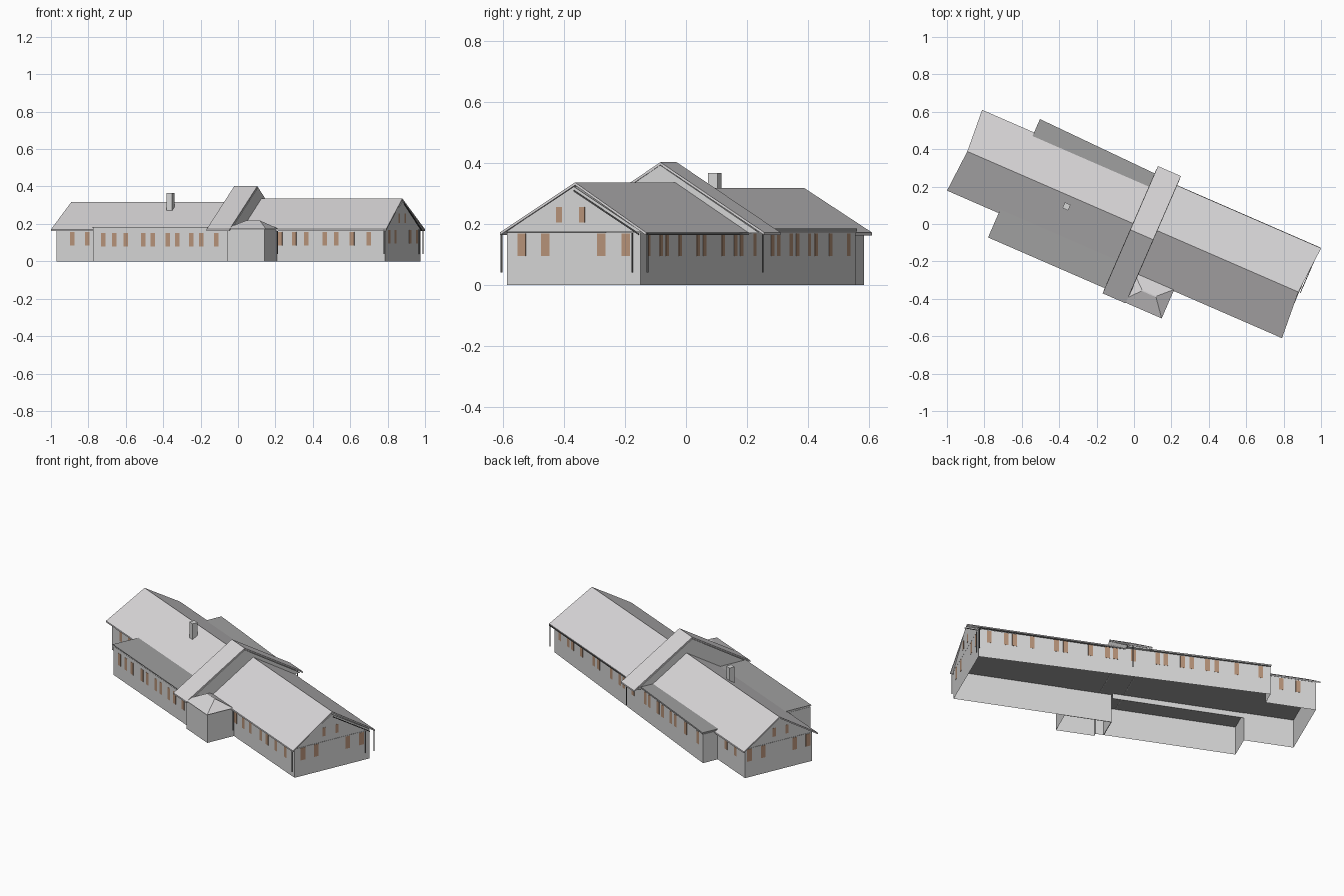
import bpy, bmesh, math

if "Cube" in bpy.data.objects:
    bpy.data.objects.remove(bpy.data.objects["Cube"])

TURN = math.radians(-23.5)   # the whole building is turned on its plot


def material(name, rgb):
    m = bpy.data.materials.new(name)
    m.use_nodes = True
    m.diffuse_color = (*rgb, 1)
    m.node_tree.nodes["Principled BSDF"].inputs["Base Color"].default_value = (*rgb, 1)
    return m


WALL = material("pale grey wall", (.67, .67, .67))
ROOF = material("light grey roof", (.69, .675, .685))
FLAT = material("mid grey flat roof", (.35, .35, .35))
GLASS = material("brown window", (.47, .29, .19))
METAL = material("dark grey metal", (.12, .12, .12))


def finish(name, bm, mat):
    bmesh.ops.recalc_face_normals(bm, faces=bm.faces)
    me = bpy.data.meshes.new(name)
    bm.to_mesh(me)
    bm.free()
    ob = bpy.data.objects.new(name, me)
    bpy.context.collection.objects.link(ob)
    me.materials.append(mat)
    ob.rotation_euler.z = TURN
    return ob


def loft(name, start, end, mat, open_start=False):
    """Join two matching outlines into a solid or an open shell."""
    bm = bmesh.new()
    a = [bm.verts.new(p) for p in start]
    b = [bm.verts.new(p) for p in end]
    for i in range(len(a)):
        j = (i + 1) % len(a)
        bm.faces.new((a[i], a[j], b[j], b[i]))
    bm.faces.new(b)
    if not open_start:
        bm.faces.new(a[::-1])
    return finish(name, bm, mat)


def slab(name, outline, z0, z1, mat, open_start=False):
    return loft(name, [(x, y, z0) for x, y in outline],
                [(x, y, z1) for x, y in outline], mat, open_start)


def box(name, x0, x1, y0, y1, z0, z1, mat):
    return slab(name, [(x0, y0), (x1, y0), (x1, y1), (x0, y1)], z0, z1, mat)


def gable_roof(name, x0, x1, y0, y1, eave, top, in0=0, in1=0, t=.009):
    """Inverted V of two roof slabs; the ridge ends may be set in."""
    mid = (y0 + y1) / 2
    prof = [(y0, eave), (mid, top), (y1, eave), (y1, eave - t), (mid, top - t), (y0, eave - t)]

    def end(x, inset):
        return [(x + (inset if y == mid else 0), y, z) for y, z in prof]
    return loft(name, end(x0, in0), end(x1, -in1), ROOF)


def attic(name, x0, x1, y0, y1, shoulder, top):
    mid = (y0 + y1) / 2
    prof = [(y0, .173), (y1, .173), (y1, shoulder), (mid, top), (y0, shoulder)]
    return loft(name, [(x0, y, z) for y, z in prof], [(x1, y, z) for y, z in prof], WALL)


# Wall shell, open underneath, with a darker ceiling
outline = [(-.966, -.21), (-.685, -.21), (-.685, -.372), (.108, -.372), (.108, -.395),
           (.325, -.395), (.325, -.225), (.955, -.225), (.955, .253),
           (-.682, .31), (-.682, .216), (-.966, .216)]
walls = slab("walls", outline, 0, .172, WALL, open_start=True)
walls.data.materials.append(FLAT)
for face in walls.data.polygons:
    face.material_index = int(abs(face.normal.z) > .5)

# Inner walls behind the porch and over the front extension
box("porch_back_wall", .06, .325, -.228, -.225, 0, .171, WALL)
box("porch_side_wall", .06, .063, -.372, -.225, 0, .171, WALL)
box("extension_header", -.685, .06, -.213, -.21, .14, .171, WALL)

# Two wings and the taller cross section
attic("left_wing_attic", -.966, 0, -.21, .21, .177, .307)
attic("right_wing_attic", .12, .955, -.225, .253, .176, .322)
gable_roof("left_wing_roof", -.988, .02, -.235, .236, .171, .317, in0=.016)
gable_roof("right_wing_roof", .1, .969, -.244, .278, .172, .336, in1=.018)
attic("centre_attic", 0, .122, -.372, .3, .182, .391)
gable_roof("centre_roof", -.006, .128, -.407, .335, .172, .402)
for side, x in (("left", -.0055), ("right", .1275)):
    loft(side + "_centre_gable",
         [(x - .002, -.39, .17), (x - .002, -.036, .392), (x - .002, .318, .17)],
         [(x + .002, -.39, .17), (x + .002, -.036, .392), (x + .002, .318, .17)], WALL)

# Low flat roofs in front and behind
box("front_parapet", -.685, .1, -.372, -.205, .173, .181, WALL)
box("front_flat_roof", -.687, .1, -.377, -.205, .181, .184, FLAT)
slab("back_flat_roof", [(-.685, .2), (.12, .2), (.12, .288), (-.685, .314)], .175, .184, FLAT)

# Hipped porch roof
loft("porch_roof",
     [(.1, -.404, .174), (.337, -.404, .174), (.337, -.235, .174), (.1, -.235, .174)],
     [(.18, -.312, .217), (.264, -.312, .217), (.264, -.306, .217), (.18, -.306, .217)], ROOF)

# Chimney
box("chimney", -.385, -.352, -.074, -.041, .25, .366, WALL)


# Windows as thin plates on the outside of the walls
def long_windows(name, spots, y, out, z0, z1, w=.026):
    for i, x in enumerate(spots):
        yy = y(x) if callable(y) else y
        box(f"{name}_{i + 1}", x - w / 2, x + w / 2,
            yy + out * .0006, yy + out * .0016, z0, z1, GLASS)


def on_front(xs, y):
    """Turn plot positions into positions along a front wall."""
    return [(x + math.sin(TURN) * y) / math.cos(TURN) for x in xs]


def back_wall(x):
    return .31 + (x + .682) * (.253 - .31) / (.955 + .682)


long_windows("front_wing_window", on_front([-.885, -.805], -.21), -.21, -1, .085, .157)
long_windows("front_low_window",
             on_front([-.72, -.66, -.6, -.505, -.455, -.375, -.325, -.25, -.195, -.115], -.372),
             -.372, -1, .08, .152)
long_windows("front_right_window",
             on_front([.225, .3, .365, .465, .525, .61, .7], -.225),
             -.225, -1, .085, .157)
long_windows("back_window",
             [.895, .8, .754, .654, .519, .468, .328, .233, .188, .087, -.048, -.093,
              -.188, -.239, -.328, -.379, -.491, -.626],
             back_wall, 1, .095, .168)
long_windows("back_wing_window", [-.865, -.77], .216, 1, .095, .167)

for end, x, out, shift in (("right", .955, 1, .013), ("left", -.966, -1, 0)):
    for row, ys, w, z0, z1 in (("lower", (-.185, -.1, .1, .188), .03, .095, .168),
                               ("upper", (-.051, .031), .02, .205, .256)):
        for i, y in enumerate(ys):
            a, b = sorted((x + out * .0006, x + out * .0016))
            box(f"{end}_gable_{row}_window_{i + 1}", a, b,
                y + shift - w / 2, y + shift + w / 2, z0, z1, GLASS)

# Gutter along the back eave and a pipe under the gable edge
box("back_gutter", .13, .966, .277, .282, .163, .169, METAL)
loft("gable_pipe",
     [(.96, .017, .306), (.964, .017, .306), (.964, .017, .311), (.96, .017, .311)],
     [(.96, .25, .163), (.964, .25, .163), (.964, .25, .168), (.96, .25, .168)], METAL)

# Downpipes
for i, (x, y) in enumerate([(.958, -.243), (.958, .279), (.958, .225), (.1, .318),
                            (.335, -.238)]):
    box(f"downpipe_{i + 1}", x - .002, x + .002, y - .002, y + .002, .04, .17, METAL)
